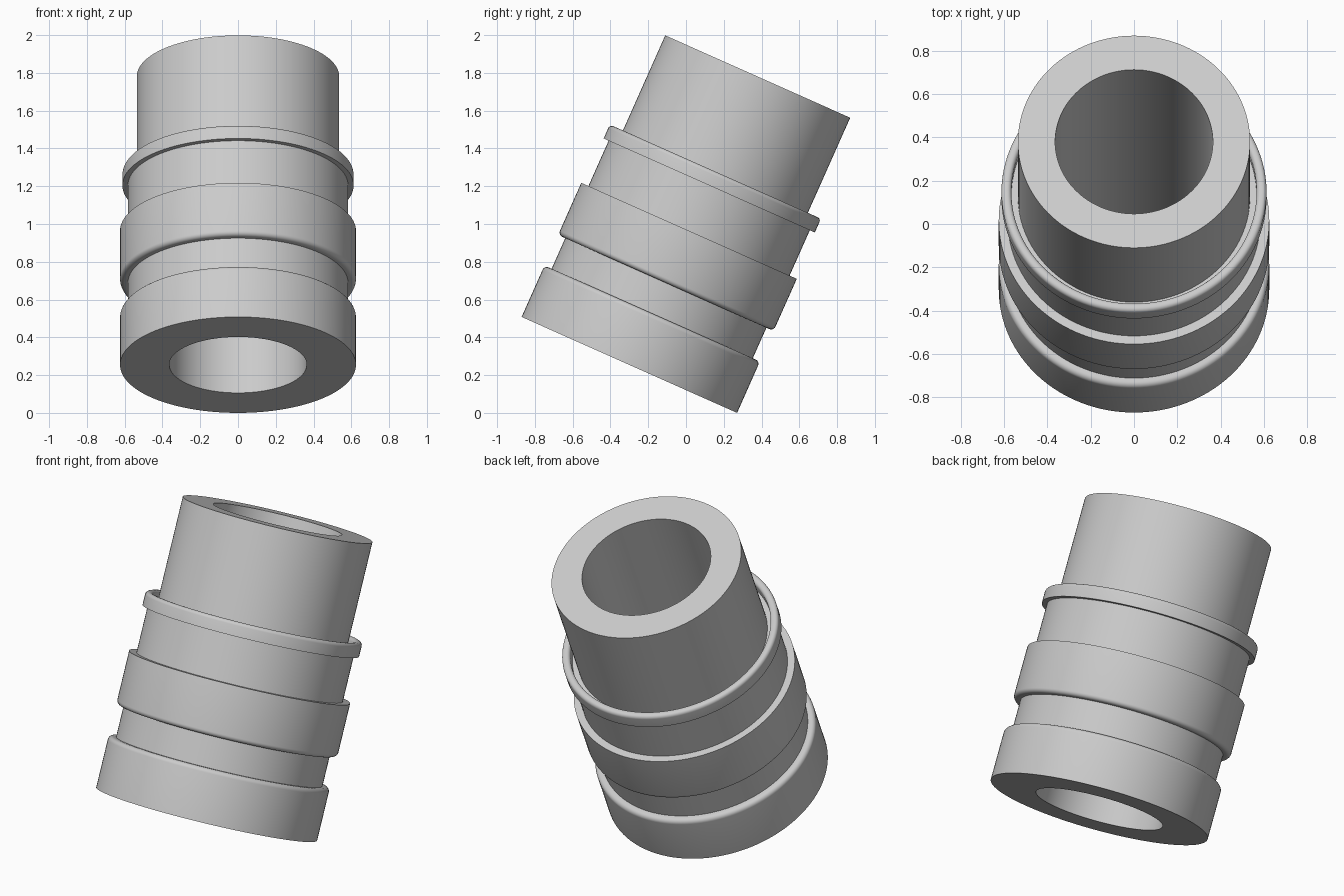
import bpy, bmesh, math
from mathutils import Matrix, Vector

if "Cube" in bpy.data.objects:
    bpy.data.objects.remove(bpy.data.objects["Cube"], do_unlink=True)

SEGMENTS = 128
TILT = math.radians(24)
LENGTH = 1.671

grey = bpy.data.materials.new("light_grey")
grey.use_nodes = True
colour = (0.6, 0.6, 0.6, 1)
grey.diffuse_color = colour
grey.node_tree.nodes["Principled BSDF"].inputs["Base Color"].default_value = colour


def rounded(points, steps=6):
    """Turn (radius, height, fillet) corners into a closed outline."""
    outline = []
    for i, (r, h, fillet) in enumerate(points):
        corner = Vector((r, h))
        if not fillet:
            outline.append(corner)
            continue
        before = Vector(points[i - 1][:2]) - corner
        after = Vector(points[(i + 1) % len(points)][:2]) - corner
        a, b = before.normalized() * fillet, after.normalized() * fillet
        for k in range(steps + 1):
            t = k / steps * math.pi / 2
            outline.append(corner + a * (1 - math.sin(t)) + b * (1 - math.cos(t)))
    return outline


def lathe(name, points):
    """Revolve a closed outline around z."""
    bm = bmesh.new()
    rings = []
    for r, h in rounded(points):
        ring = []
        for s in range(SEGMENTS):
            a = math.tau * s / SEGMENTS
            ring.append(bm.verts.new((r * math.cos(a), r * math.sin(a), h)))
        rings.append(ring)
    for i, upper in enumerate(rings):
        lower = rings[i - 1]
        for s in range(SEGMENTS):
            n = (s + 1) % SEGMENTS
            bm.faces.new((lower[s], lower[n], upper[n], upper[s]))
    bmesh.ops.recalc_face_normals(bm, faces=bm.faces)
    mesh = bpy.data.meshes.new(name)
    bm.to_mesh(mesh)
    bm.free()
    mesh.materials.append(grey)
    obj = bpy.data.objects.new(name, mesh)
    bpy.context.collection.objects.link(obj)
    return obj


BORE, TUBE, NECK, FLANGE, LIP = 0.364, 0.536, 0.583, 0.6245, 0.612

# Hollow sleeve: base flange, neck, middle collar, neck, grooved lip, upper tube
sleeve = lathe("collared_sleeve", [
    (BORE, 0, 0),
    (FLANGE, 0, 0),
    (FLANGE, 0.298, 0.025),
    (NECK, 0.298, 0),
    (NECK, 0.475, 0),
    (FLANGE, 0.475, 0.025),
    (FLANGE, 0.777, 0),
    (NECK, 0.777, 0),
    (NECK, 1.04, 0),
    (LIP, 1.04, 0),
    (LIP, 1.12, 0.02),
    (0.566, 1.12, 0.02),
    (0.566, 1.055, 0),
    (TUBE, 1.055, 0),
    (TUBE, LENGTH, 0),
    (BORE, LENGTH, 0),
])

# Lean the sleeve backwards
sleeve.data.transform(Matrix.Translation((0, -0.3, 0.254)) @ Matrix.Rotation(-TILT, 4, "X"))

bpy.ops.object.select_all(action="DESELECT")
sleeve.select_set(True)
bpy.context.view_layer.objects.active = sleeve
bpy.ops.object.shade_smooth_by_angle(angle=math.radians(30))
